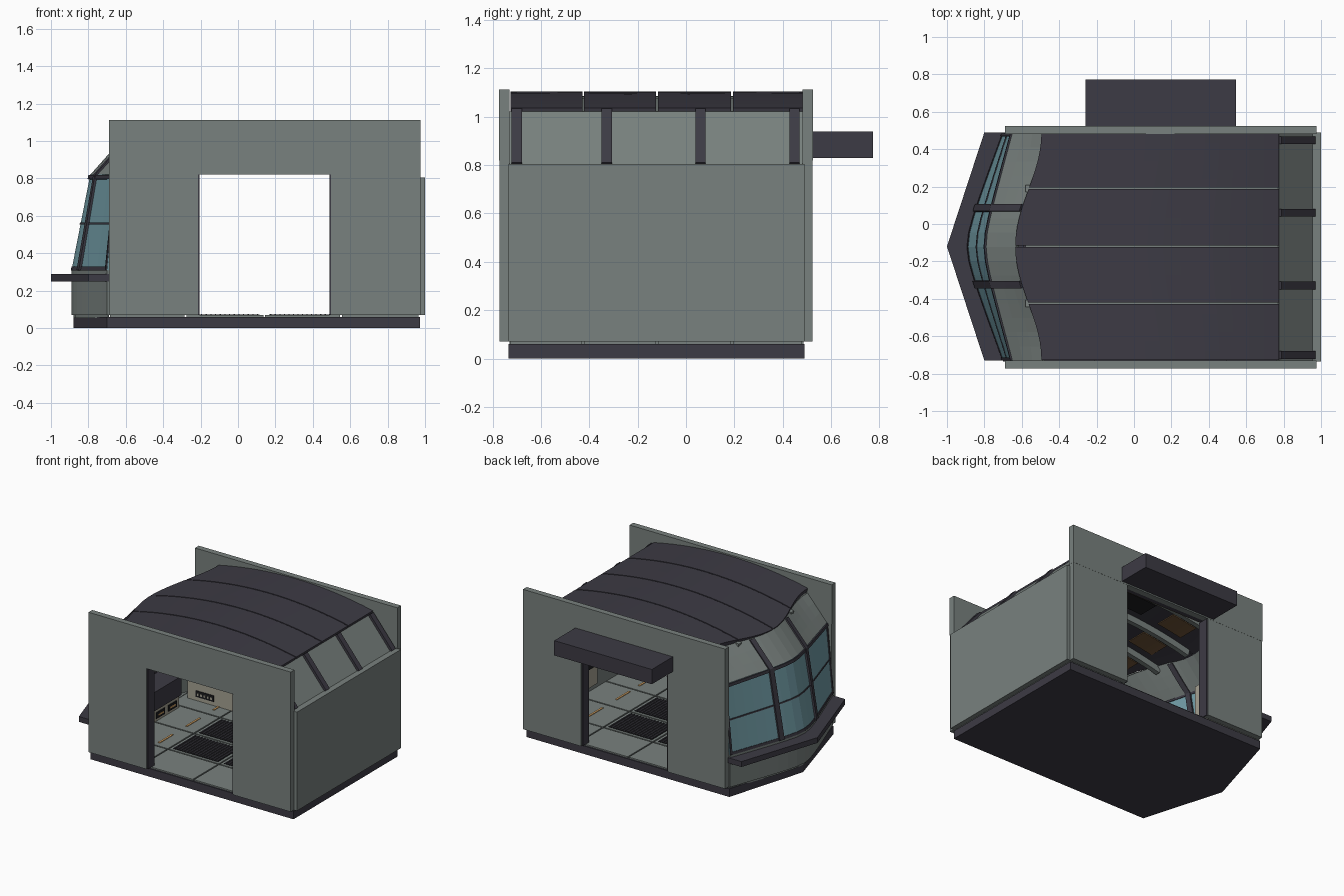
import bpy, math
from mathutils import Vector

cube = bpy.data.objects.get("Cube")
if cube:
    bpy.data.objects.remove(cube, do_unlink=True)


def material(name, r, g, b):
    m = bpy.data.materials.new(name)
    m.use_nodes = True
    m.diffuse_color = (r, g, b, 1)
    m.node_tree.nodes["Principled BSDF"].inputs["Base Color"].default_value = (r, g, b, 1)
    return m


GREY = material("wall grey", .19, .22, .21)
DARK = material("charcoal", .046, .043, .058)
BLACK = material("grate black", .012, .012, .014)
GLASS = material("window blue", .17, .34, .39)
BEIGE = material("console beige", .38, .36, .29)
AMBER = material("light amber", .75, .42, .15)
BROWN = material("ceiling brown", .16, .09, .04)


def mesh(name, verts, faces, mat):
    me = bpy.data.meshes.new(name)
    me.from_pydata(verts, [], faces)
    me.materials.append(mat)
    ob = bpy.data.objects.new(name, me)
    bpy.context.collection.objects.link(ob)
    return ob


def prism(name, outline, z0, z1, mat):
    """Extrude a counter-clockwise xy outline between two heights."""
    n = len(outline)
    verts = [(x, y, z) for z in (z0, z1) for x, y in outline]
    faces = [tuple(reversed(range(n))), tuple(range(n, 2 * n))]
    faces += [(i, (i + 1) % n, n + (i + 1) % n, n + i) for i in range(n)]
    mesh(name, verts, faces, mat)


def box(name, x0, x1, y0, y1, z0, z1, mat):
    prism(name, [(x0, y0), (x1, y0), (x1, y1), (x0, y1)], z0, z1, mat)


def shell(name, rows, thick, mat):
    """Closed plate: a grid of points, thickened downwards or inwards."""
    w = len(rows[0])
    faces = [(r * w + c, r * w + c + 1, (r + 1) * w + c + 1, (r + 1) * w + c)
             for r in range(len(rows) - 1) for c in range(w - 1)]
    ob = mesh(name, [p for row in rows for p in row], faces, mat)
    mod = ob.modifiers.new("thickness", "SOLIDIFY")
    mod.thickness = thick
    mod.offset = -1


MID, FRONT, BACK = -.12, -.73, .485
JOINTS_X = [-.69, -.28, .14, .55, .97]
JOINTS_Y = [FRONT, -.425, MID, .19, BACK]
DOOR = (-.214, .498)


def spread(a, b, n):
    return [a + (b - a) * i / n for i in range(n + 1)]


# Bowed end: height, x at the ends, extra reach at the middle
LEVELS = [(.07, -.70, .19), (.31, -.70, .19), (.82, -.65, .14), (1.0, -.49, .14)]


def bulge(y, soft):
    """Blunt point at window height, easing to a wave at the roof edge."""
    u, k = min(abs(y - MID) / .607, 1), .03
    point = 1 - (math.sqrt(u * u + k) - math.sqrt(k)) / (math.sqrt(1 + k) - math.sqrt(k))
    return point + (.5 + .5 * math.cos(math.pi * u) - point) * soft


def bow_x(y, z):
    for (za, ba, da), (zb, bb, db) in zip(LEVELS, LEVELS[1:]):
        if z <= zb:
            t = (z - za) / (zb - za)
            soft = t if za == .82 else 0
            return ba + (bb - ba) * t - (da + (db - da) * t) * bulge(y, soft)


def bow(name, zs, y0, y1, mat, out=0, thick=.015, n=16):
    rows = [[(bow_x(y, z) - out, y, z) for y in spread(y1, y0, n)] for z in zs]
    shell(name, rows, thick, mat)


def roof_z(x):
    return 1.105 - .17 * (x - .14) ** 2


# Base slab with pointed end
prism("base_slab", [(.972, -.735), (.972, .49), (-.70, .49), (-.88, MID), (-.70, -.735)], 0, .06, DARK)

# Floor tiles, with framed slatted grates in the middle
for i in range(4):
    for j in range(4):
        x0, x1 = JOINTS_X[i] + .005, JOINTS_X[i + 1] - .005
        y0, y1 = JOINTS_Y[j] + .005, JOINTS_Y[j + 1] - .005
        box("floor_tile", x0, x1, y0, y1, .055, .07, GREY)
        if i in (1, 2) and j in (1, 2):
            x0, x1, y0, y1 = x0 + .02, x1 - .02, y0 + .02, y1 - .02
            box("floor_grate", x0, x1, y0, y1, .068, .073, BLACK)
            for x in spread(x0 + .01, x1 - .01, 14):
                box("grate_slat", x - .003, x + .003, y0, y1, .072, .076, DARK)
bay = [(bow_x(y, .07) + .01, y) for y in spread(BACK, FRONT, 16)]
prism("bay_floor", bay + [(-.69, FRONT), (-.69, BACK)], .055, .07, GREY)

# Floor light strips
for x in (-.385, .73):
    for y in (-.57, -.30, .02, .34):
        box("floor_light", x - .007, x + .007, y - .08, y + .08, .069, .075, AMBER)

# Front and back walls with door openings
for side, y0, y1 in (("front", -.772, FRONT), ("back", .482, .524)):
    for x0, x1 in ((-.69, DOOR[0]), (DOOR[1], .975)):
        box(side + "_wall", x0, x1, y0, y1, .07, .82, GREY)
    box(side + "_upper_wall", -.691, .976, y0 - .001, y1 + .001, .82, 1.112, GREY)
    inner = (-.765, -.69) if side == "front" else (.44, .515)
    for x in DOOR:
        s = .008 if x < 0 else -.008
        box(side + "_door_jamb", min(x, x + s), max(x, x + s), *inner, .07, .82, DARK)
    ledge = (FRONT, -.70) if side == "front" else (.45, .482)
    box(side + "_door_header", *DOOR, *ledge, .821, .86, DARK)
    strip = (-.70, -.69) if side == "front" else (.44, .45)
    box(side + "_header_trim", *DOOR, *strip, .825, .845, BROWN)

# Canopy over the back door
box("door_canopy", -.26, .545, .52, .773, .83, .94, DARK)

# Closed end wall and sloping panel above it
box("end_wall", .955, 1.0, -.735, .49, .07, .805, GREY)
foot, head = Vector((.958, 0, .80)), Vector((.775, 0, 1.022))


def slope(name, y0, y1, lift, thick, mat):
    up = Vector((.76, 0, .65)) * lift
    rows = [[tuple(p + up + Vector((0, y, 0))) for y in (y0, y1)] for p in (foot, head)]
    shell(name, rows, thick, mat)


slope("end_slope_panel", FRONT, BACK, 0, .02, GREY)
for y in (-.70, -.328, .06, .448):
    slope("end_slope_rib", y - .021, y + .021, .018, .045, DARK)

# Arched roof panels, with a vent and brown panels on the ceiling of each
for j in range(4):
    ya, yb = JOINTS_Y[j] + .004, JOINTS_Y[j + 1] - .004
    edges = [(y, bow_x(y, 1.0) - .005) for y in spread(ya, yb, 6)]
    shell("roof_panel", [[(x, y, roof_z(x)) for x, y in ((.775 + (end - .775) * t, y) for y, end in edges)]
                         for t in spread(0, 1, 16)], .03, DARK)
    for name, x0, x1, mat in (("ceiling_panel", -.45, -.25, BROWN), ("ceiling_vent", -.1, .38, BLACK),
                              ("ceiling_panel", .53, .73, BROWN)):
        shell(name, [[(x, y, roof_z(x) - .029) for y in (ya + .07, yb - .07)]
                     for x in spread(x1, x0, 6)], .008, mat)

# Grey ribs under the roof joints
for y in JOINTS_Y[1:4]:
    shell("roof_rib", [[(x, y + s, roof_z(x) - .018) for s in (-.018, .018)]
                       for x in spread(.77, -.58, 14)], .06, GREY)

# Bowed end: lower wall, windows and upper slope
bow("bay_lower_wall", [.07, .31], FRONT, BACK, GREY, thick=.03)
bow("bay_window", [.31, .82], FRONT, BACK, GLASS, thick=.01)
bow("bay_slope_panel", [.82, .88, .94, 1.0], FRONT, BACK, GREY, thick=.02)
for z, h, out in ((.318, .010, .004), (.56, .005, .005), (.808, .011, .010)):
    bow("bay_rail", [z - h, z + h], FRONT, BACK, DARK, out, .025)
for y in (-.325, .088):
    bow("bay_mullion", [.31, .82, .91, 1.0], y - .019, y + .019, DARK, .014, .04, 2)
for y in (-.722, .477):
    bow("bay_end_frame", [.31, .82], y - .007, y + .007, DARK, .008, .03, 1)

# Pointed outside ledge
prism("bay_ledge", [(-.69, .49), (-.80, .49), (-1.0, MID), (-.80, FRONT), (-.69, FRONT),
                    (-.86, MID)], .25, .29, DARK)

# Cabinet against the back wall
box("corner_cabinet", -.64, -.27, .32, .475, .07, .40, BEIGE)
box("cabinet_screen", -.57, -.42, .314, .32, .10, .145, BLACK)
for x in spread(-.55, -.44, 4):
    box("cabinet_lamp", x - .007, x + .007, .310, .315, .113, .13, BEIGE)

# Low console by the windows with a dark desk above
box("window_console", -.75, -.60, -.30, .16, .07, .16, BEIGE)
box("console_desk", -.76, -.59, -.32, .18, .16, .30, DARK)
for y in (-.06, .08):
    box("console_screen", -.60, -.594, y - .05, y + .05, .09, .135, BLACK)
    box("console_lamp", -.595, -.59, y - .03, y + .03, .108, .118, AMBER)

# Wall unit on the closed end
box("end_unit", .80, .955, -.10, .12, .22, .50, BEIGE)
box("end_unit_screen", .794, .80, -.05, .07, .36, .44, BLACK)
